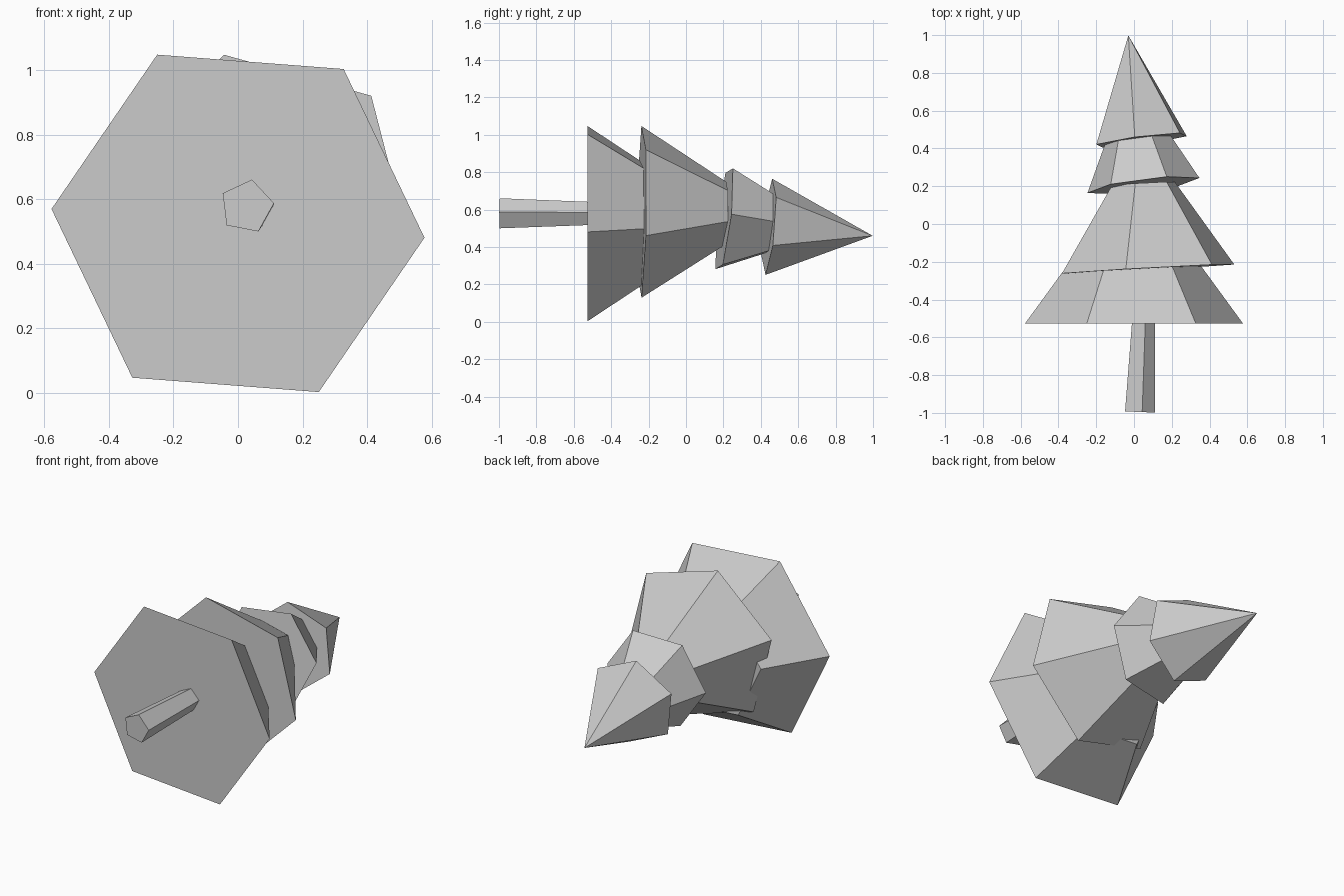
import bpy, bmesh
from math import cos, sin, tau, radians
from mathutils import Vector

if "Cube" in bpy.data.objects:
    bpy.data.objects.remove(bpy.data.objects["Cube"])


def tapered(name, start, end, r0, r1, sides, angle):
    """Low-poly cone or frustum along start -> end; angle is the first corner's direction in XZ."""
    start, end = Vector(start), Vector(end)
    d = (end - start).normalized()
    u = Vector((1, 0, 0))
    u = (u - d * u.dot(d)).normalized()
    w = Vector((0, 0, 1))
    w = (w - d * w.dot(d) - u * w.dot(u)).normalized()
    bm = bmesh.new()

    def ring(c, r):
        angs = [radians(angle) + tau * i / sides for i in range(sides)]
        return [bm.verts.new(c + r * (cos(a) * u + sin(a) * w)) for a in angs]

    base = ring(start, r0)
    bm.faces.new(base)
    if r1 > 0:
        top = ring(end, r1)
        bm.faces.new(top)
    else:
        top = [bm.verts.new(end)] * sides
    for i in range(sides):
        j = (i + 1) % sides
        corners = [base[i], base[j], top[j]]
        if r1 > 0:
            corners.append(top[i])
        bm.faces.new(corners)
    bmesh.ops.recalc_face_normals(bm, faces=bm.faces[:])
    mesh = bpy.data.meshes.new(name)
    bm.to_mesh(mesh)
    bm.free()
    obj = bpy.data.objects.new(name, mesh)
    bpy.context.collection.objects.link(obj)
    return obj


# Trunk: slim five-sided taper
tapered("trunk", (0.027, -0.995, 0.577), (0.047, -0.525, 0.577), 0.085, 0.066, 5, 7)

# Foliage: four stacked six-sided tiers, each leaning a little differently
tapered("foliage_bottom", (0, -0.527, 0.525), (0, -0.21, 0.525), 0.579, 0.347, 6, -4.4)
tapered("foliage_lower_middle", (0.075, -0.238, 0.588), (0.050, 0.215, 0.582), 0.474, 0.172, 6, -15.5)
tapered("foliage_upper_middle", (0.05, 0.204, 0.551), (0.02, 0.445, 0.523), 0.300, 0.176, 6, 5.5)
tapered("foliage_top", (0.04, 0.443, 0.508), (-0.03, 0.998, 0.46), 0.260, 0, 6, -22)
